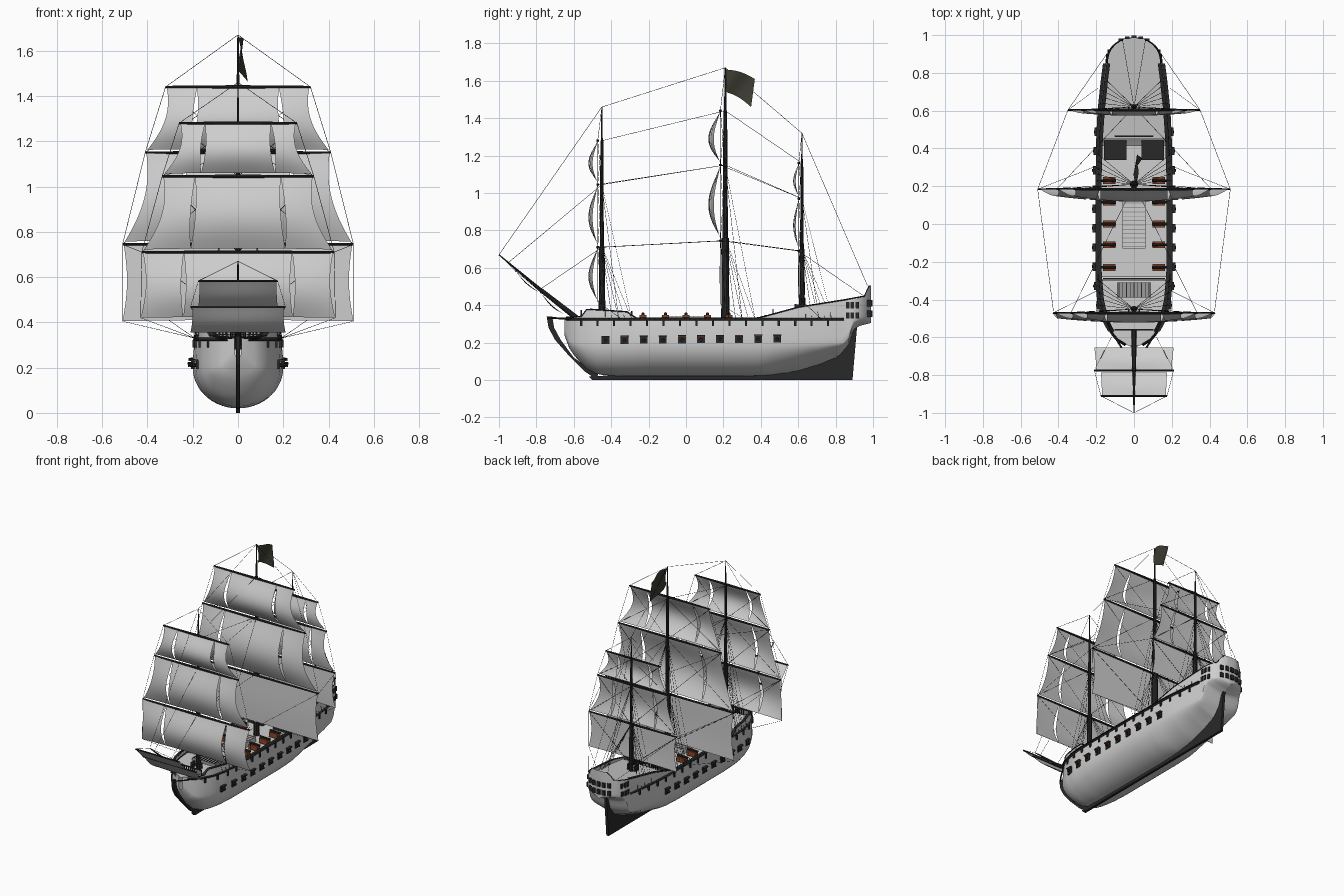
import bpy, bmesh, math
from mathutils import Vector

if "Cube" in bpy.data.objects:
    bpy.data.objects.remove(bpy.data.objects["Cube"])
def mat(name, *c):
    m = bpy.data.materials.new(name)
    m.diffuse_color = (*c, 1)
    m.use_nodes = True
    m.node_tree.nodes["Principled BSDF"].inputs["Base Color"].default_value = m.diffuse_color
    return m
PALE, DARK = mat("pale_grey", .62, .62, .62), mat("black_timber", .022, .022, .022)
RED, MID = mat("red_brown", .27, .06, .02), mat("mid_grey", .33, .33, .33)
FLAG = mat("dark_olive", .045, .045, .032)
SIDES = (-1, 1)
def finish(name, bm, m, smooth=False):
    bmesh.ops.recalc_face_normals(bm, faces=bm.faces)
    me = bpy.data.meshes.new(name)
    bm.to_mesh(me)
    me.materials.append(m)
    if smooth:
        me.shade_smooth()
    o = bpy.data.objects.new(name, me)
    bpy.context.collection.objects.link(o)
    return o
def grid(bm, f, nu, nv):
    v = [[bm.verts.new(f(i / nu, j / nv)) for j in range(nv + 1)] for i in range(nu + 1)]
    for i in range(nu):
        for j in range(nv):
            bm.faces.new((v[i][j], v[i+1][j], v[i+1][j+1], v[i][j+1]))
    return v
def boxes(name, items, m):
    bm = bmesh.new()
    for c, s in items:
        r = bmesh.ops.create_cube(bm, size=1)["verts"]
        bmesh.ops.scale(bm, vec=s, verts=r)
        bmesh.ops.translate(bm, vec=c, verts=r)
    finish(name, bm, m)
def rods(name, items, m, sides=10):
    bm = bmesh.new()
    for p, q, r1, r2 in items:
        p, d = Vector(p), Vector(q) - Vector(p)
        r = bmesh.ops.create_cone(bm, segments=sides, radius1=r1, radius2=r2, depth=d.length, cap_ends=True)["verts"]
        bmesh.ops.rotate(bm, matrix=d.to_track_quat('Z', 'Y').to_matrix(), verts=r)
        bmesh.ops.translate(bm, vec=p + d / 2, verts=r)
    finish(name, bm, m)
def lines(name, paths, r, m):
    cu = bpy.data.curves.new(name, 'CURVE')
    cu.dimensions, cu.bevel_depth, cu.bevel_resolution = '3D', r, 0
    for pts in paths:
        s = cu.splines.new('POLY')
        s.points.add(len(pts) - 1)
        for a, p in zip(s.points, pts):
            a.co = (*p, 1)
    cu.materials.append(m)
    bpy.context.collection.objects.link(bpy.data.objects.new(name, cu))
def extrude_profile(name, pts, w, m):
    bm = bmesh.new()
    f = bm.faces.new([bm.verts.new((-w, y, z)) for y, z in pts])
    r = bmesh.ops.extrude_face_region(bm, geom=[f])["geom"]
    bmesh.ops.translate(bm, vec=(2*w, 0, 0), verts=[v for v in r if isinstance(v, bmesh.types.BMVert)])
    finish(name, bm, m)
def interp(tab, y):
    for (a, p), (b, q) in zip(tab, tab[1:]):
        if y <= b:
            return p + (q - p) * max(0, (y - a) / (b - a))
    return tab[-1][1]
# Hull lines: bottom, half beam, top edge and deck height along the length
BOTTOM = [(-.65, .24), (-.63, .18), (-.59, .12), (-.53, .06), (-.47, .03), (-.35, .02), (.3, .02), (.45, .026),
          (.6, .048), (.72, .083), (.82, .13), (.87, .19), (.895, .27), (.93, .29), (.988, .305)]
BEAM = [(-.65, .015), (-.635, .06), (-.61, .095), (-.57, .128), (-.5, .162), (-.4, .187), (-.25, .2), (.25, .2),
        (.45, .193), (.6, .182), (.75, .165), (.86, .15)]
TOP = [(-.65, .335), (-.56, .34), (-.53, .38), (-.31, .365), (-.27, .33), (.38, .33), (.6, .39), (.85, .43), (.96, .45), (.975, .505)]
DECK = [(-.65, .325), (-.3, .325), (-.28, .305), (.42, .305), (.45, .335), (.985, .42)]
def mid(y):
    return max(.2, interp(BOTTOM, y) + .04)
def half_width(y, z):
    u = max(0, (z - mid(y)) / (interp(TOP, y) - mid(y)))
    stern = math.sqrt(max(0, 1 - ((y - .86) / .131) ** 2)) if y > .86 else 1
    return interp(BEAM, y) * stern * (1 - .06 * u * u)
def hull_point(t, s):
    y, side, k = -.65 + 1.638 * math.sin(t * 1.5) / math.sin(1.5), (1 if s >= .5 else -1), abs(2 * s - 1)
    zb, zm = interp(BOTTOM, y), mid(y)
    if k < .65:
        a = k / .65 * math.pi / 2
        q = 1 + min(1, max(0, (y - .4) / .3))
        return (side * half_width(y, zm) * math.sin(a) ** q, y, zm - (zm - zb) * math.cos(a))
    z = zm + (interp(TOP, y) - zm) * (k - .65) / .35
    return (side * half_width(y, z), y, z)
def deck_point(t, s):
    y = -.645 + 1.63 * t
    z = interp(DECK, y)
    return ((2 * s - 1) * half_width(y, z) * .99, y, z)
bm = bmesh.new()
bm.faces.new(grid(bm, hull_point, 100, 40)[-1])
hull = finish("hull", bm, PALE, True)
bpy.context.view_layer.objects.active = hull
hull.select_set(True)
bpy.ops.object.shade_smooth_by_angle(angle=math.radians(40))
bm = bmesh.new()
grid(bm, deck_point, 80, 2)
finish("deck", bm, PALE)
# Keel, stern post, curved stem, beakhead, rails and channel ledges
extrude_profile("keel_and_rudder", [(-.52, .02), (-.5, 0), (.89, 0), (.915, .29), (.88, .29), (.86, .18), (.8, .12), (.7, .08),
                                    (.55, .04), (.4, .025), (-.4, .025)], .009, DARK)
extrude_profile("stem", [(-.48, .005), (-.54, .045), (-.63, .135), (-.7, .215), (-.735, .28), (-.745, .34), (-.715, .34),
                         (-.705, .28), (-.67, .215), (-.6, .12), (-.47, .03)], .009, DARK)
ys = [-.64 + 1.62 * i / 60 for i in range(61)]
lines("beakhead_rails", [[(s*.006, -.74, .335), (s*.05, -.68, .33), (s*.1, -.6, .33)] for s in SIDES], .005, DARK)
lines("side_wale", [[(s*(half_width(y, .325)+.003), y, .325) for y in ys if y < .85] for s in SIDES], .007, DARK)
lines("top_rail", [[(s*half_width(y, interp(TOP, y)), y, interp(TOP, y)) for y in ys] for s in SIDES], .0035, DARK)
bm = bmesh.new()
for s in SIDES:
    for z0, a, b in ((.331, -.002, .016), (None, -.016, .003)):
        def ledge(t, u):
            y = -.57 + 1.42 * t
            z = z0 or interp(TOP, y) + .003
            return (s * (half_width(y, z) + a + (b - a) * u), y, z)
        grid(bm, ledge, 60, 1)
finish("channel_ledges", bm, DARK)
# Gun ports, lids, barrels, deadeyes and stern windows
ports, lids, linings, barrels, eyes, win = [], [], [], [], [], []
for s in SIDES:
    for i in range(10):
        y, z = -.43 + .102 * i, .212 + .0008 * i
        x = s * half_width(y, z)
        ports.append(((x, y, z), (.014, .042, .038)))
        lids.append(((x + s*.008, y, z + .022), (.022, .044, .005)))
        linings.append(((x + s*.009, y, z + .0175), (.019, .038, .004)))
        barrels.append(((x, y, z), (x + s*.022, y, z - .002), .009, .008))
    for y in (-.56 + .088 * i for i in range(16)):
        eyes.append(((s * (half_width(y, .3) + .004), y, .305), (.01, .011, .032)))
    win += [((s * half_width(y, z), y, z), (.009, .019, .034)) for z in (.345, .4) for y in (.865, .89, .915)]
win += [((.148 * math.sin(a), .86 + .131 * math.cos(a), z), (.024, .013, .034)) for a in (-.5, -.25, 0, .25, .5) for z in (.355, .41)]
boxes("gun_ports", ports, DARK)
boxes("port_lids", lids, DARK)
boxes("port_lid_linings", linings, RED)
rods("port_barrels", barrels, DARK)
boxes("deadeyes", eyes, DARK)
boxes("stern_windows", win, DARK)
# Deck guns
spots = [(s, y) for s in SIDES for y in (-.23, -.11, 0, .115, .23)]
boxes("gun_carriages", [((s*.13, y, .332), (.066, .036, .034)) for s, y in spots], RED)
rods("deck_guns", [((s*.095, y, .354), (s*.175, y, .354), .009, .007) for s, y in spots], DARK)
# Hatches, stairs, rails and mast fittings
boxes("main_hatch", [((0, -.005, .32), (.12, .25, .04))], PALE)
boxes("hatch_slats", [((0, -.12 + .023 * i, .341), (.12, .005, .004)) for i in range(11)], MID)
boxes("fore_grating", [((0, -.35, .335), (.18, .08, .02))], MID)
boxes("fore_grating_slats", [((-.08 + .02 * i, -.35, .347), (.004, .08, .005)) for i in range(9)], DARK)
boxes("companion_stairs", [((s*.1, .35 + .02*i, .315 + .006*i), (.12, .022, .02)) for s in SIDES for i in range(5)], DARK)
rail = []
for y, z, w in ((-.29, .325, .16), (.465, .337, .1), (-.56, .33, .1)):
    rail.append(((0, y, z + .04), (2*w, .007, .007)))
    rail += [((-w + 2*w*i/12, y, z + .02), (.006, .006, .04)) for i in range(13)]
boxes("deck_rails", rail, DARK)
boxes("mast_bitts", [((s*.028, y - .02, z), (.01, .04, .04)) for s in SIDES for y, z in ((-.45, .345), (.62, .385))]
      + [((0, y - .035, z), (.065, .01, .012)) for y, z in ((-.45, .36), (.62, .4))], DARK)
# Three billowing panels parted by lens-shaped slits; A, B are (y, z) of head and foot
def sail(name, A, B, wt, wb, depth, slit=True, dent=.016):
    d = (Vector(B) - Vector(A)).normalized()
    bm = bmesh.new()
    for k in (-1, 0, 1):
        def f(u, t):
            b = math.sin(math.pi * t)
            W = wt + (wb - wt) * t ** 2 - dent * b
            S, g = wt * .57 + (wb - wt) * .25 * t, (.011 * b if slit else 0)
            x = (S - g) * (2*u - 1) if k == 0 else k * (S + g + (W - S - g) * u)
            e = depth * math.sin(math.pi * t ** 1.15) * (1 - .45 * (x / W) ** 2)
            h = t - dent * t * (1 - (x / W) ** 2)
            return (x, A[0] + (B[0]-A[0])*h + d.y*e, A[1] + (B[1]-A[1])*h - d.x*e)
        grid(bm, f, 8, 14)
    finish(name, bm, PALE, True)
# Masts: name, y, deck, lower/upper/pole tops, radius, yard y, billow, [(yard z, half width)], course foot z and width
MASTS = [("fore", -.45, .3, .715, 1.28, 1.46, .017, -.472, .05, [(1.28, .26), (1.045, .335), (.71, .425)], .42, .43),
         ("main", .21, .28, .76, 1.44, 1.67, .022, .184, .065, [(1.44, .32), (1.15, .41), (.745, .51)], .405, .51),
         ("mizzen", .62, .34, .7, 1.16, 1.32, .015, .603, .03, [(1.16, .215), (.97, .28), (.69, .35)], .44, .35)]
rig = []
for nm, y, z0, z1, z2, z3, r, yy, dep, yards, foot, fw in MASTS:
    rods(nm + "_mast", [((0, y, z0), (0, y, z1), r, r * .9), ((0, y, z1), (0, y, z2), r * .65, r * .45),
                        ((0, y, z2), (0, y, z3), r * .3, r * .15)], DARK)
    rods(nm + "_yards", [((0, yy, z), (s*w, yy, z), .008, .005) for z, w in yards for s in SIDES], DARK, 8)
    for i, part in enumerate(("topgallant", "topsail", "course")):
        z, w = yards[i]
        zb, wb = (yards[i+1][0] + .012, yards[i+1][1] - .01) if i < 2 else (foot, fw)
        flat = i == 2 and nm != "fore"
        sail(f"{nm}_{part}", (yy, z), (yy, zb), w - .005, wb, .004 if flat else dep, not flat)
    # lifts, braces and shrouds
    heads = [z3] + [z for z, w in yards]
    for s in SIDES:
        for i, (z, w) in enumerate(yards):
            rig += [[(0, y, heads[i]), (s*w, yy, z)], [(s*w, yy, z), (0, y, (heads + [.4])[i + 2])]]
        rig.append([(s*w, yy, z) for z, w in yards] + [(s*fw, yy, foot), (s*.19, y + .1, .33)])
        for k in range(5):
            ye = y + .02 + .035 * k
            xe = half_width(ye, .325) + .008
            rig += [[(0, y, z), (s*xe, ye, .325)] for z in ((z1, yards[1][0]) if k % 2 == 0 else (z1,))]
# Bowsprit and its two spritsails
rods("bowsprit", [((0, -.57, .32), (0, -.78, .485), .015, .011), ((0, -.78, .485), (0, -1, .67), .009, .003)], DARK)
rods("sprit_yards", [((-w, y, z), (w, y, z), .005, .005) for y, z, w in ((-.91, .583, .175), (-.775, .468, .21))], DARK, 8)
sail("outer_spritsail", (-.91, .58), (-.785, .47), .17, .175, .012, False, 0)
sail("inner_spritsail", (-.775, .465), (-.655, .355), .2, .21, .015, False, 0)
# Stays between masts, bow and stern, and braces between yard ends
for a, b in zip(MASTS, MASTS[1:]):
    rig.append([(0, a[1], a[5]), (0, b[1], b[5])])
    rig += [[(0, a[1], p[0]), (0, b[1], q[0])] for p, q in zip(a[9], b[9])]
    for s in SIDES:
        rig.append([(s*a[9][2][1], a[7], a[9][2][0]), (s*b[9][2][1], b[7], b[9][2][0])])
        rig.append([(s*a[9][1][1], a[7], a[9][1][0]), (0, b[1], b[9][1][0])])
rig += [[(0, -.45, z), (0, y, .67 - .84 * (y + 1))] for z, y in ((1.46, -1), (1.045, -.95), (.71, -.78))]
for s in SIDES:
    rig += [[(0, -1, .67), (s*.175, -.91, .583), (s*.21, -.775, .468), (s*.12, -.6, .33)],
            [(0, .62, 1.32), (s*.06, .97, .505)], [(s*.35, .603, .69), (s*.11, .95, .45)]]
lines("rigging", rig, .0011, DARK)
# Waving flag at the main masthead
bm = bmesh.new()
grid(bm, lambda u, v: (.03 * u + .014 * math.sin(5 * u + 2.5 * v), .213 + .155 * u - .02 * u * v,
                       1.66 - .12 * v - .05 * u - .03 * u * v + .012 * math.sin(math.pi * u)), 12, 6)
finish("flag", bm, FLAG, True)
